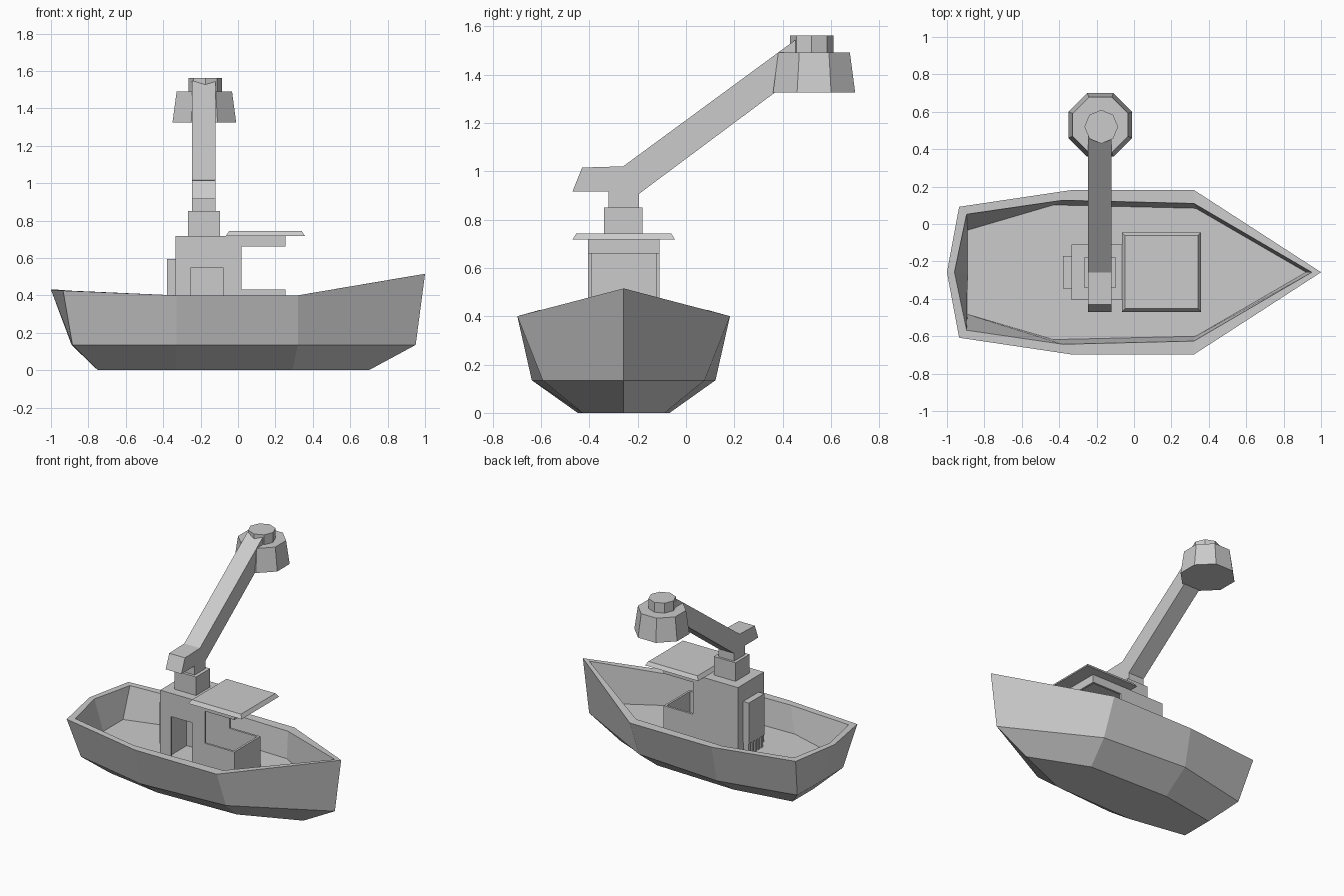
import bpy, bmesh
from math import cos, sin, pi

if "Cube" in bpy.data.objects:
    bpy.data.objects.remove(bpy.data.objects["Cube"])

CY = -0.258   # centre line of the boat
DECK = 0.215


def finish(name, bm):
    bmesh.ops.remove_doubles(bm, verts=bm.verts, dist=1e-5)
    bmesh.ops.recalc_face_normals(bm, faces=bm.faces)
    me = bpy.data.meshes.new(name)
    bm.to_mesh(me)
    bm.free()
    ob = bpy.data.objects.new(name, me)
    bpy.context.collection.objects.link(ob)
    return ob


def loft(name, rings):
    """Skin closed rings of points and cap both ends."""
    bm = bmesh.new()
    vs = [[bm.verts.new(p) for p in r] for r in rings]
    n = len(vs[0])
    for a, b in zip(vs, vs[1:]):
        for i in range(n):
            j = (i + 1) % n
            bm.faces.new((a[i], a[j], b[j], b[i]))
    bm.faces.new(vs[0])
    bm.faces.new(vs[-1])
    return finish(name, bm)


def rect(x0, x1, y0, y1, z):
    return [(x0, y0, z), (x1, y0, z), (x1, y1, z), (x0, y1, z)]


def box(name, x0, x1, y0, y1, z0, z1, inset=0.0):
    return loft(name, [rect(x0, x1, y0, y1, z0),
                       rect(x0 + inset, x1 - inset, y0 + inset, y1 - inset, z1)])


def cut(target, name, *dims):
    """Subtract a hidden box from the target."""
    c = box(name, *dims)
    c.hide_render = True
    c.hide_viewport = True
    mod = target.modifiers.new(name, 'BOOLEAN')
    mod.object = c
    mod.solver = 'EXACT'


def octagon(x, y, z, r, turn):
    return [(x + r * cos(turn + i * pi / 4), y + r * sin(turn + i * pi / 4), z)
            for i in range(8)]


def hull_ring(pts):
    """Half outline from stern centre to bow, mirrored across the centre line."""
    return ([(x, CY + w, z) for x, w, z in pts] +
            [(x, CY - w, z) for x, w, z in pts[-2:0:-1]])


# hull: keel, chine, outer rim, inner rim, deck
loft("hull", [hull_ring(p) for p in (
    [(-.75, 0, 0), (-.75, .12, 0), (-.33, .19, 0), (.29, .17, 0), (.70, 0, 0)],
    [(-.89, 0, .135), (-.885, .26, .135), (-.33, .38, .135), (.32, .335, .135), (.95, 0, .135)],
    [(-1, 0, .43), (-.935, .35, .425), (-.33, .44, .40), (.32, .44, .40), (1, 0, .515)],
    [(-.96, 0, .43), (-.895, .31, .425), (-.38, .385, .40), (.32, .368, .40), (.95, 0, .507)],
    [(-.89, 0, DECK), (-.89, .225, DECK), (-.43, .36, DECK), (.33, .342, DECK), (.92, 0, DECK)],
)])

# thin-walled cabin with open windscreen: side profile in x-z
profile = [(-.335, .19), (.255, .19), (.255, .43), (.02, .43),
           (.02, .66), (.255, .66), (.255, .717), (-.335, .717)]
cabin = loft("cabin", [[(x, y, z) for x, z in profile] for y in (-.405, -.11)])
cut(cabin, "interior_cutter", -.32, .24, -.39, -.125, DECK, .70)
cut(cabin, "doorway_cutter", -.25, -.08, -.5, -.30, DECK, .55)

# roof and rear locker with slats under it
box("roof", -.065, .358, -.47, -.045, .717, .743, .017)
box("rear_locker", -.38, -.33, -.345, -.17, .30, .595)
for i in range(5):
    y = -.34 + i * .036
    box("locker_slat", -.375, -.33, y, y + .02, .205, .305)

# crane base and arm
box("crane_base", -.267, -.095, -.34, -.18, .71, .85)
arm = [(-.32, .84), (-.32, .915), (-.47, .915), (-.43, 1.015), (-.26, 1.02),
       (.455, 1.545), (.53, 1.45), (.37, 1.327), (-.195, .906), (-.195, .84)]
loft("crane_arm", [[(x, y, z) for y, z in arm] for x in (-.245, -.12)])

# eight-sided head and its cap
k = 1 / cos(pi / 8)
loft("crane_head", [octagon(-.18, .53, 1.325, .17 * k, pi / 8),
                    octagon(-.18, .53, 1.491, .148 * k, pi / 8)])
loft("head_cap", [octagon(-.175, .52, z, .09, 0) for z in (1.48, 1.562)])
